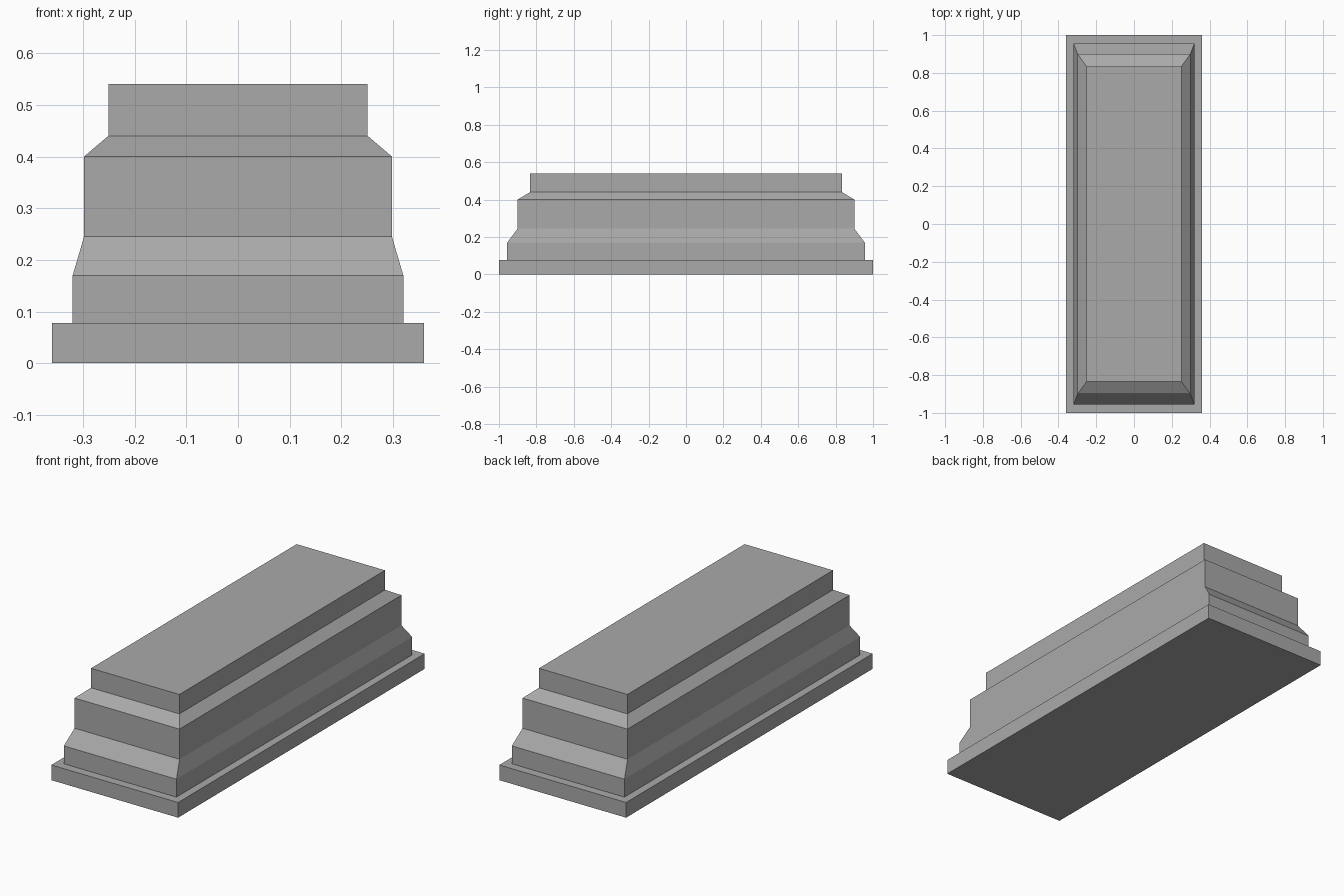
import bpy
import bmesh

cube = bpy.data.objects.get("Cube")
if cube:
    bpy.data.objects.remove(cube, do_unlink=True)

# Stone colour
stone = bpy.data.materials.new("grey stone")
stone.use_nodes = True
grey = (0.4, 0.4, 0.4, 1.0)
stone.diffuse_color = grey
stone.node_tree.nodes["Principled BSDF"].inputs["Base Color"].default_value = grey

# Moulding profile from the ground up: half width, half length, height
profile = [
    (0.36, 1.0, 0.0), (0.36, 1.0, 0.078),
    (0.32, 0.956, 0.078), (0.32, 0.956, 0.17),
    (0.298, 0.9, 0.245), (0.298, 0.9, 0.4),
    (0.251, 0.834, 0.44), (0.251, 0.834, 0.54),
]

# Rectangular rings joined into one stepped plinth
bm = bmesh.new()
rings = [[bm.verts.new((sx * w, sy * l, z))
          for sx, sy in ((-1, -1), (1, -1), (1, 1), (-1, 1))]
         for w, l, z in profile]
for low, high in zip(rings, rings[1:]):
    for i in range(4):
        j = (i + 1) % 4
        bm.faces.new((low[i], low[j], high[j], high[i]))
bm.faces.new(rings[0][::-1])
bm.faces.new(rings[-1])
bmesh.ops.recalc_face_normals(bm, faces=bm.faces)

mesh = bpy.data.meshes.new("stepped_plinth")
bm.to_mesh(mesh)
bm.free()
mesh.materials.append(stone)
plinth = bpy.data.objects.new("stepped_plinth", mesh)
bpy.context.collection.objects.link(plinth)
